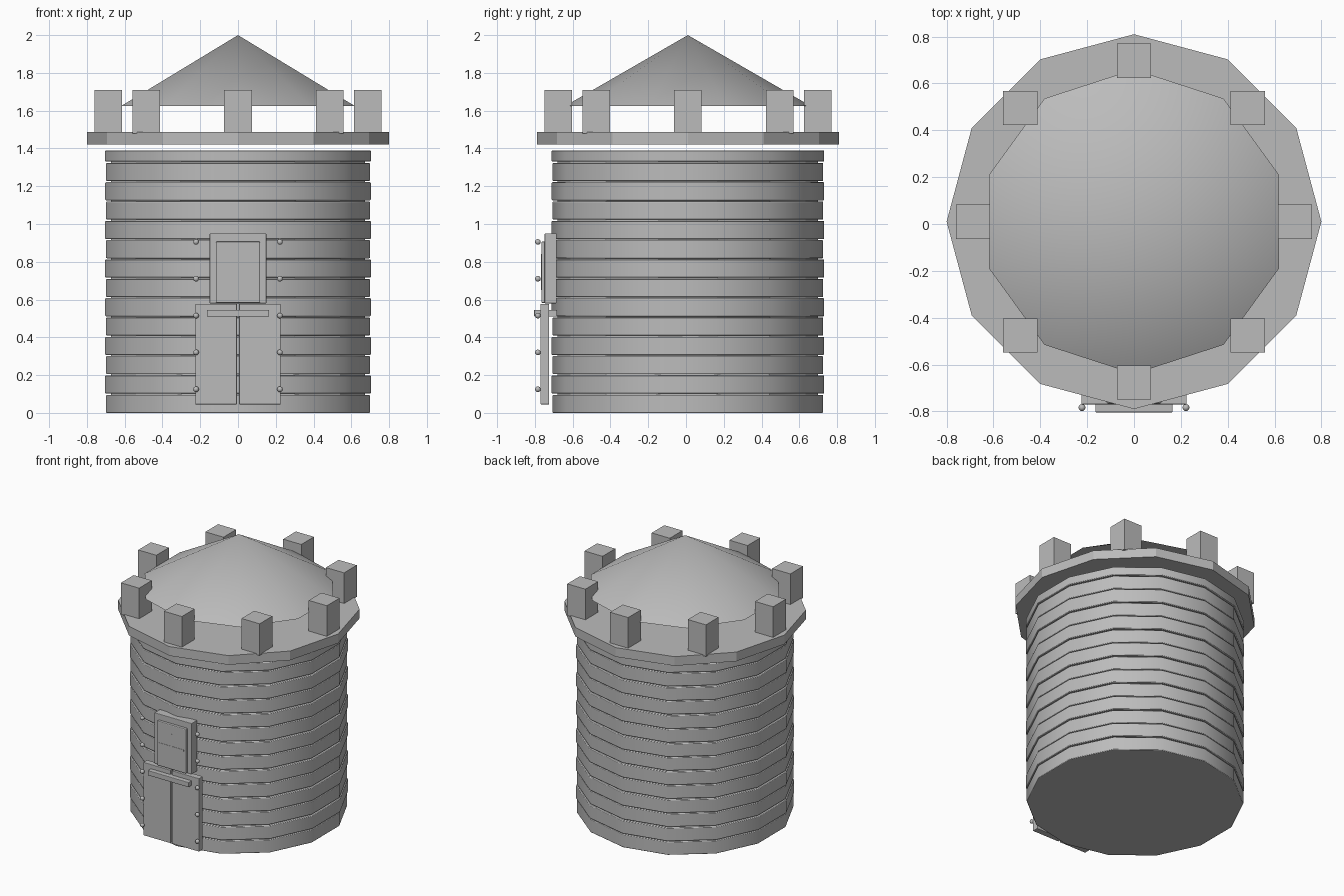
import bpy, math

cube = bpy.data.objects.get("Cube")
if cube:
    bpy.data.objects.remove(cube, do_unlink=True)

stone = bpy.data.materials.new("grey_stone")
stone.use_nodes = True
GREY = (0.5, 0.5, 0.5, 1)
stone.diffuse_color = GREY
stone.node_tree.nodes["Principled BSDF"].inputs["Base Color"].default_value = GREY

CY = 0.01  # tower axis sits slightly behind the centre


def finish(name, bevel=0, smooth=None):
    ob = bpy.context.object
    ob.name = name
    ob.data.materials.append(stone)
    if smooth:
        bpy.ops.object.shade_smooth_by_angle(angle=math.radians(smooth))
    if bevel:
        mod = ob.modifiers.new("Bevel", "BEVEL")
        mod.width = bevel
        mod.segments = 2
        mod.limit_method = "ANGLE"
        mod.angle_limit = math.radians(50)
    return ob


def prism(name, sides, r1, r2, z0, z1, **kw):
    bpy.ops.mesh.primitive_cone_add(vertices=sides, radius1=r1, radius2=r2,
                                    depth=z1 - z0, location=(0, CY, (z0 + z1) / 2))
    return finish(name, **kw)


def box(name, x, y, z, bevel=0):
    bpy.ops.mesh.primitive_cube_add(size=1)
    ob = finish(name, bevel)
    ob.location = [(a + b) / 2 for a, b in (x, y, z)]
    ob.scale = [b - a for a, b in (x, y, z)]
    bpy.ops.object.transform_apply(location=False, rotation=False, scale=True)
    return ob


# Tower wall: recessed core with stacked courses of alternating width
prism("tower_core", 14, 0.69, 0.69, 0.003, 1.38)
PITCH = 0.1023
for i in range(14):
    r = 0.716 + 0.005 * (i % 2)
    z = i * PITCH
    prism(f"wall_course_{i + 1}", 14, r, r, z, min(z + 0.096, 1.39), bevel=0.004, smooth=30)

# Battlement ledge, merlons and roof
prism("battlement_ledge", 12, 0.8, 0.8, 1.42, 1.487)
for i in range(8):
    a = i * math.tau / 8
    x, y = 0.687 * math.cos(a), CY + 0.687 * math.sin(a)
    box(f"merlon_{i + 1}", (x - 0.073, x + 0.073), (y - 0.073, y + 0.073), (1.479, 1.71))
prism("conical_roof", 10, 0.65, 0, 1.625, 2.0, smooth=30)

# Double door
for side, x in (("right", (-0.225, -0.006)), ("left", (0.006, 0.225))):
    box(f"{side}_door_leaf", x, (-0.77, -0.725), (0.045, 0.577), bevel=0.003)

# Window above the door, with its sill and glazing bars
box("window_frame", (-0.15, 0.15), (-0.748, -0.685), (0.58, 0.95), bevel=0.003)
box("window_pane", (-0.117, 0.117), (-0.766, -0.74), (0.582, 0.907), bevel=0.006)
box("glazing_bar_across", (-0.1, 0.1), (-0.768, -0.75), (0.74, 0.752))
box("glazing_bar_upright", (-0.006, 0.006), (-0.768, -0.75), (0.65, 0.84))
box("window_sill", (-0.165, 0.165), (-0.804, -0.683), (0.51, 0.546), bevel=0.004)

# Rivets down both sides
for side, sx in (("right", -1), ("left", 1)):
    for i in range(5):
        bpy.ops.mesh.primitive_uv_sphere_add(segments=12, ring_count=8, radius=0.015,
                                             location=(sx * 0.222, -0.784, 0.125 + i * 0.195))
        finish(f"{side}_rivet_{i + 1}", smooth=40)
